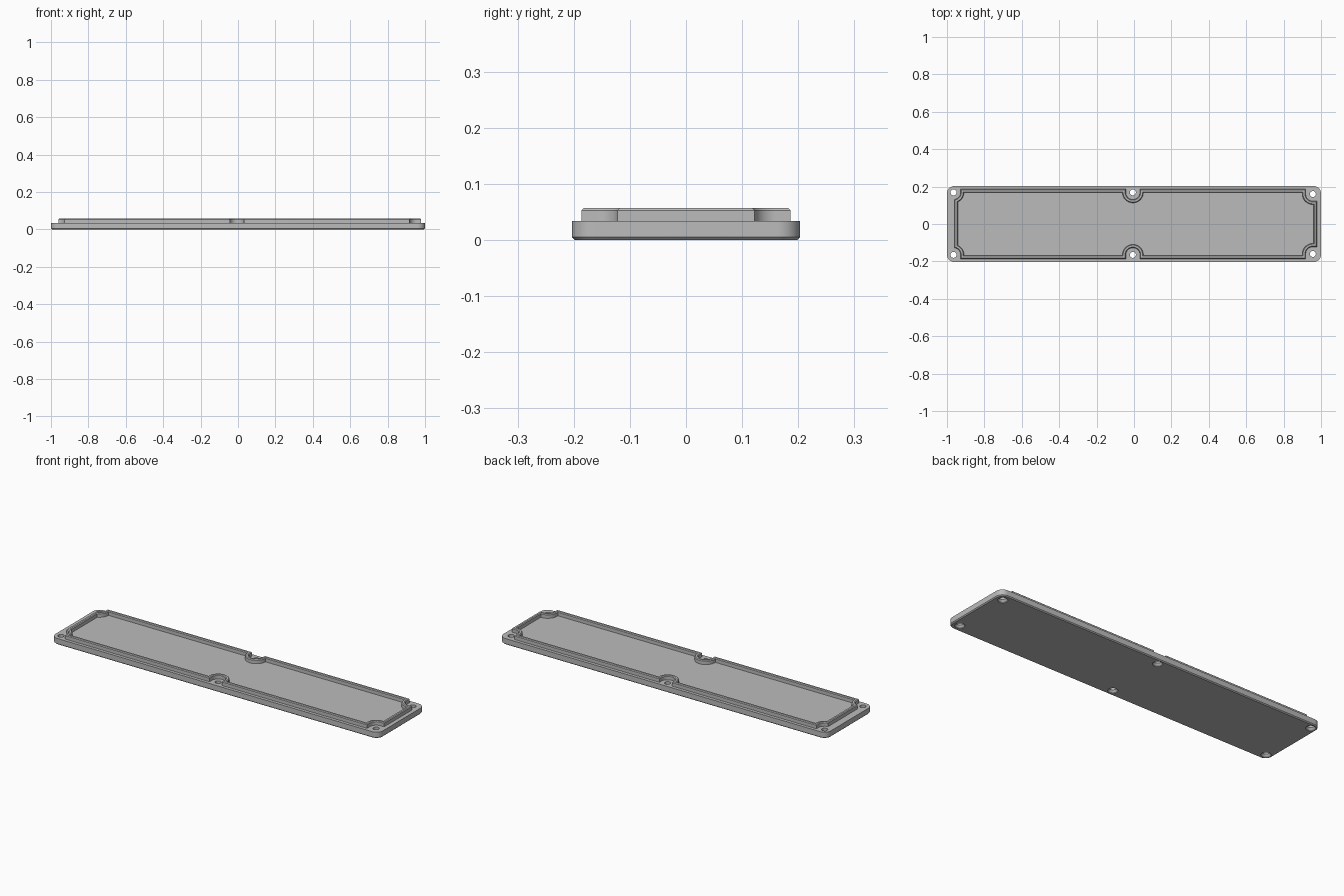
import bpy, bmesh, math
from math import sin, cos, radians

if "Cube" in bpy.data.objects:
    bpy.data.objects.remove(bpy.data.objects["Cube"], do_unlink=True)

grey = bpy.data.materials.new("plain grey")
grey.use_nodes = True
colour = (0.5, 0.5, 0.5, 1)
grey.diffuse_color = colour
grey.node_tree.nodes["Principled BSDF"].inputs["Base Color"].default_value = colour

PLATE_TOP, RIM_TOP, EDGE = 0.034, 0.057, 0.004
HOLE_R, SINK_R, NOTCH_R, WALL = 0.016, 0.025, 0.038, 0.018

# Screw positions counter-clockwise, with the arc each notch sweeps
SCREWS = [(-0.965, -0.165, 90, 0), (-0.006, -0.165, 180, 0), (0.956, -0.16, 180, 90),
          (0.956, 0.16, 270, 180), (-0.006, 0.169, 360, 180), (-0.965, 0.169, 360, 270)]


def rounded_outline(inset, hx=1.0, hy=0.203, r=0.04, steps=10):
    """Rectangle with round corners."""
    pts = []
    for sx, sy, start in ((1, 1, 0), (-1, 1, 90), (-1, -1, 180), (1, -1, 270)):
        for i in range(steps + 1):
            a = radians(start + 90 * i / steps)
            pts.append((sx * (hx - r) + (r - inset) * cos(a),
                        sy * (hy - r) + (r - inset) * sin(a)))
    return pts


def notched_outline(inset, x0=-0.96, x1=0.978, hy=0.186, steps=20):
    """Rectangle that steps inward around every screw."""
    def clamp(x, y):
        return (min(max(x, x0 + inset), x1 - inset),
                min(max(y, inset - hy), hy - inset))
    pts = []
    r = NOTCH_R + inset
    for cx, cy, a0, a1 in SCREWS:
        angles = [radians(a0 + (a1 - a0) * i / steps) for i in range(steps + 1)]
        arc = [(cx + r * cos(a), cy + r * sin(a)) for a in angles]
        # straight run from the box edge into the arc and back out
        s, e = angles[0], angles[-1]
        first = (arc[0][0] - 0.1 * sin(s), arc[0][1] + 0.1 * cos(s))
        last = (arc[-1][0] + 0.1 * sin(e), arc[-1][1] - 0.1 * cos(e))
        pts += [clamp(*p) for p in [first] + arc + [last]]
    return pts


def loft(name, rings, closed_loop=False):
    """Skin a stack of equal-length (outline, z) rings."""
    bm = bmesh.new()
    loops = [[bm.verts.new((x, y, z)) for x, y in pts] for pts, z in rings]
    n = len(loops[0])
    pairs = list(zip(loops, loops[1:]))
    if closed_loop:
        pairs.append((loops[-1], loops[0]))
    else:
        bm.faces.new(loops[0])
        bm.faces.new(loops[-1])
    for a, b in pairs:
        for i in range(n):
            j = (i + 1) % n
            bm.faces.new((a[i], a[j], b[j], b[i]))
    bmesh.ops.remove_doubles(bm, verts=bm.verts, dist=0.00001)
    bmesh.ops.recalc_face_normals(bm, faces=bm.faces)
    mesh = bpy.data.meshes.new(name)
    bm.to_mesh(mesh)
    bm.free()
    mesh.materials.append(grey)
    obj = bpy.data.objects.new(name, mesh)
    bpy.context.collection.objects.link(obj)
    return obj


def activate(obj):
    bpy.ops.object.select_all(action='DESELECT')
    obj.select_set(True)
    bpy.context.view_layer.objects.active = obj


def circle(cx, cy, r, n=32):
    return [(cx + r * cos(math.tau * i / n), cy + r * sin(math.tau * i / n)) for i in range(n)]


# Base plate with a small chamfer underneath
plate = loft("base_plate", [(rounded_outline(0.005), 0), (rounded_outline(0), 0.005),
                            (rounded_outline(0), PLATE_TOP)])

# Countersunk screw holes
for cx, cy, _, _ in SCREWS:
    cutter = loft("hole_cutter", [(circle(cx, cy, SINK_R), -0.01), (circle(cx, cy, SINK_R), 0.003),
                                  (circle(cx, cy, HOLE_R), 0.014), (circle(cx, cy, HOLE_R), 0.1)])
    cutter.hide_render = True
    activate(plate)
    cut = plate.modifiers.new("hole", 'BOOLEAN')
    cut.object, cut.operation, cut.solver = cutter, 'DIFFERENCE', 'EXACT'
    bpy.ops.object.modifier_apply(modifier=cut.name)
    bpy.data.objects.remove(cutter, do_unlink=True)

# Raised locating rim with chamfered top edges
rim = loft("locating_rim", [(notched_outline(0), PLATE_TOP - 0.002),
                            (notched_outline(0), RIM_TOP - EDGE),
                            (notched_outline(EDGE), RIM_TOP),
                            (notched_outline(WALL - EDGE), RIM_TOP),
                            (notched_outline(WALL), RIM_TOP - EDGE),
                            (notched_outline(WALL), PLATE_TOP - 0.002)], closed_loop=True)

for obj in (plate, rim):
    activate(obj)
    bpy.ops.object.shade_smooth_by_angle(angle=radians(30))
